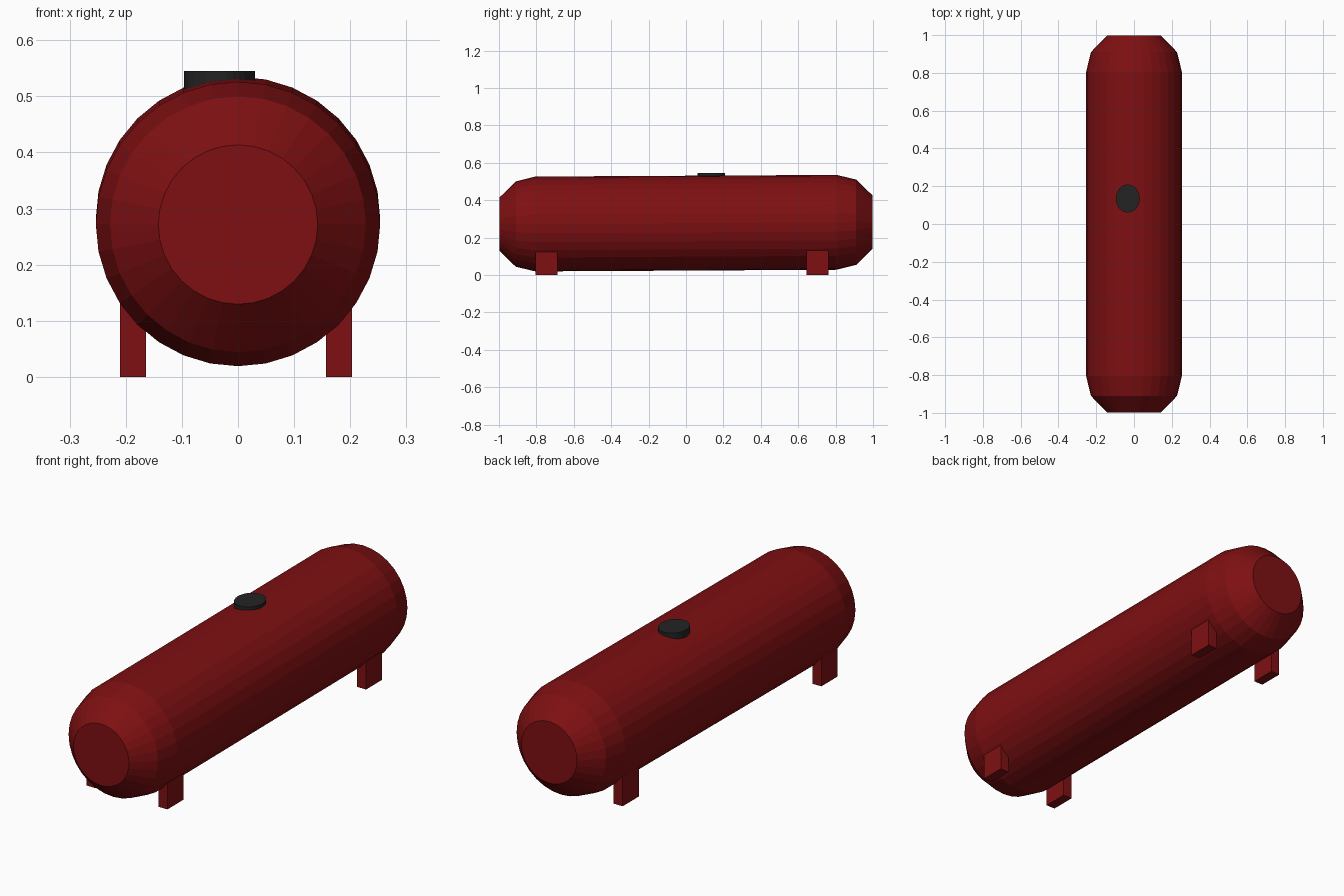
import bpy, bmesh, math
from mathutils import Matrix, Vector

if "Cube" in bpy.data.objects:
    bpy.data.objects.remove(bpy.data.objects["Cube"])


def material(name, rgb):
    m = bpy.data.materials.new(name)
    m.diffuse_color = (*rgb, 1)
    m.use_nodes = True
    m.node_tree.nodes["Principled BSDF"].inputs["Base Color"].default_value = m.diffuse_color
    return m


red = material("dark red paint", (0.21, 0.005, 0.006))
black = material("black cap", (0.017, 0.017, 0.017))


def finish(name, bm, mat):
    bmesh.ops.recalc_face_normals(bm, faces=bm.faces)
    me = bpy.data.meshes.new(name)
    bm.to_mesh(me)
    bm.free()
    me.materials.append(mat)
    ob = bpy.data.objects.new(name, me)
    bpy.context.collection.objects.link(ob)
    return ob


# Tank: rings of 32 sides along y, with bevelled flat ends, tilted slightly up at the back
SIDES, CENTRE, SLOPE = 32, 0.277, 0.0055
half = [(0.142, 0.998), (0.228, 0.91), (0.2535, 0.805)]
profile = [(r, -y) for r, y in half] + [(r, y) for r, y in reversed(half)]
bm = bmesh.new()
rings = []
for r, y in profile:
    ring = []
    for i in range(SIDES):
        a = 2 * math.pi * i / SIDES
        ring.append(bm.verts.new((r * math.sin(a), y, CENTRE + SLOPE * y + r * math.cos(a))))
    rings.append(ring)
for a, b in zip(rings, rings[1:]):
    for i in range(SIDES):
        j = (i + 1) % SIDES
        bm.faces.new((a[i], a[j], b[j], b[i]))
bm.faces.new(rings[0])
bm.faces.new(rings[-1])
finish("tank", bm, red)

# Legs: four square posts running up into the tank
for yname, y in (("front", -0.746), ("back", 0.703)):
    for xname, x in (("left", -0.187), ("right", 0.18)):
        bm = bmesh.new()
        bmesh.ops.create_cube(bm, size=1, matrix=Matrix.LocRotScale(
            Vector((x, y, 0.085)), None, Vector((0.046, 0.118, 0.17))))
        finish(f"{yname}_{xname}_leg", bm, red)

# Filler cap: slightly oval disc sunk into the top
bm = bmesh.new()
bmesh.ops.create_cone(bm, cap_ends=True, segments=32, radius1=1, radius2=1, depth=1,
                      matrix=Matrix.LocRotScale(Vector((-0.033, 0.135, 0.52)), None,
                                                Vector((0.063, 0.074, 0.05))))
finish("filler_cap", bm, black)
